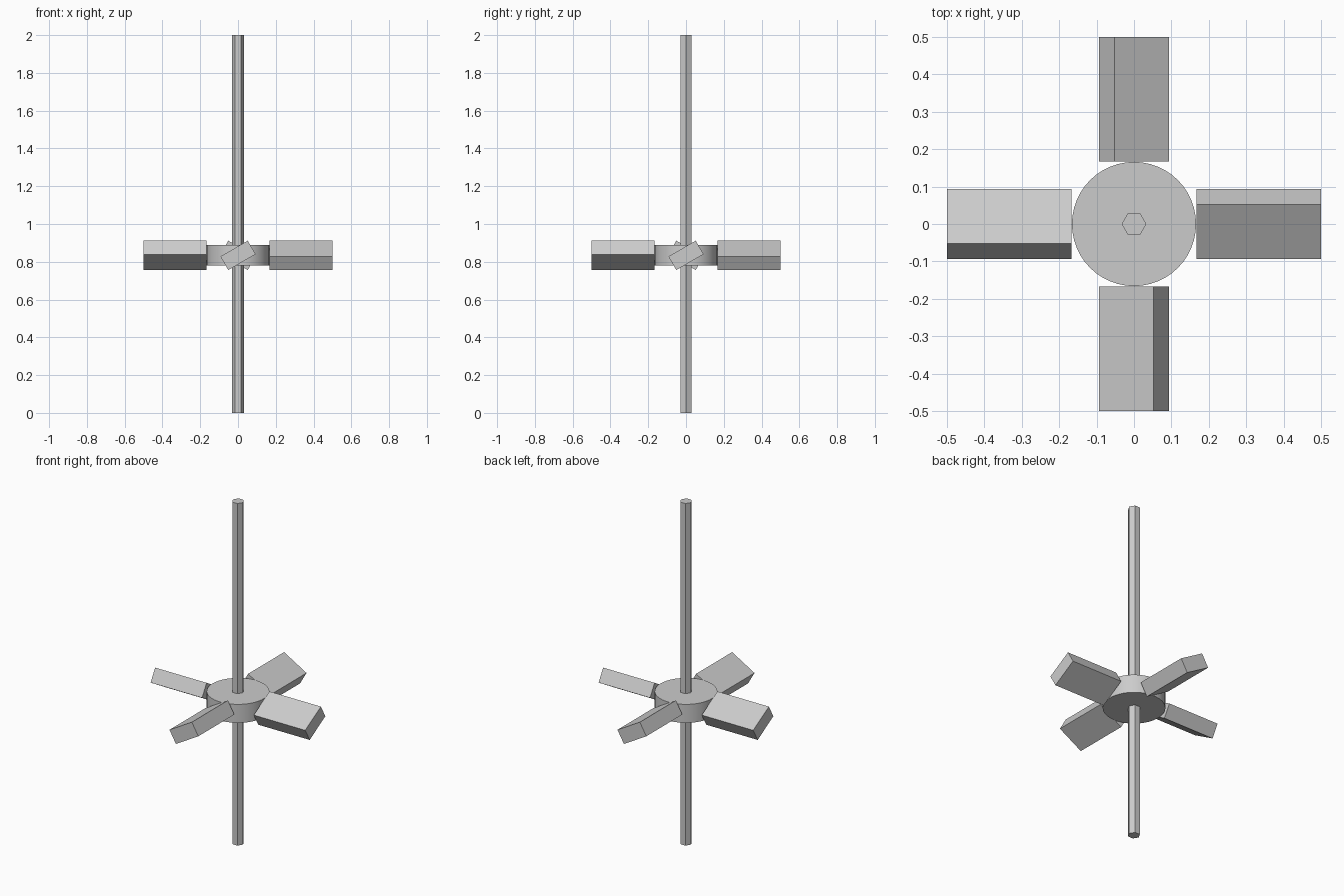
import bpy
import math
from mathutils import Matrix

cube = bpy.data.objects.get("Cube")
if cube:
    bpy.data.objects.remove(cube, do_unlink=True)

# Single plain grey
grey = bpy.data.materials.new("plain grey")
grey.use_nodes = True
colour = (0.6, 0.6, 0.6, 1)
grey.diffuse_color = colour
grey.node_tree.nodes["Principled BSDF"].inputs["Base Color"].default_value = colour

HUB_Z = 0.834
HUB_RADIUS = 0.166
BLADE_SIZE = (0.167, 0.333, 0.083)  # width, length, thickness


def finish(name):
    obj = bpy.context.object
    obj.name = obj.data.name = name
    obj.data.materials.append(grey)
    return obj


# Hexagonal shaft with corners on the x axis
bpy.ops.mesh.primitive_cylinder_add(vertices=6, radius=0.033, depth=2,
                                    location=(0, 0, 1), rotation=(0, 0, math.pi / 2))
finish("shaft")

# Round hub with a smooth rim
bpy.ops.mesh.primitive_cylinder_add(vertices=48, radius=HUB_RADIUS, depth=0.108,
                                    location=(0, 0, HUB_Z))
finish("hub")
bpy.ops.object.shade_smooth_by_angle(angle=math.radians(30))

# Four pitched blades around the hub
for i, side in enumerate(("front", "left", "back", "right")):
    bpy.ops.mesh.primitive_cube_add(size=1)
    blade = finish(side + "_blade")
    blade.data.transform(Matrix.Diagonal((*BLADE_SIZE, 1)))
    blade.matrix_world = (Matrix.Translation((0, 0, HUB_Z))
                          @ Matrix.Rotation(i * math.pi / 2, 4, "Z")
                          @ Matrix.Translation((0, BLADE_SIZE[1] / 2 - 0.5, 0))
                          @ Matrix.Rotation(math.radians(-30), 4, "Y"))
